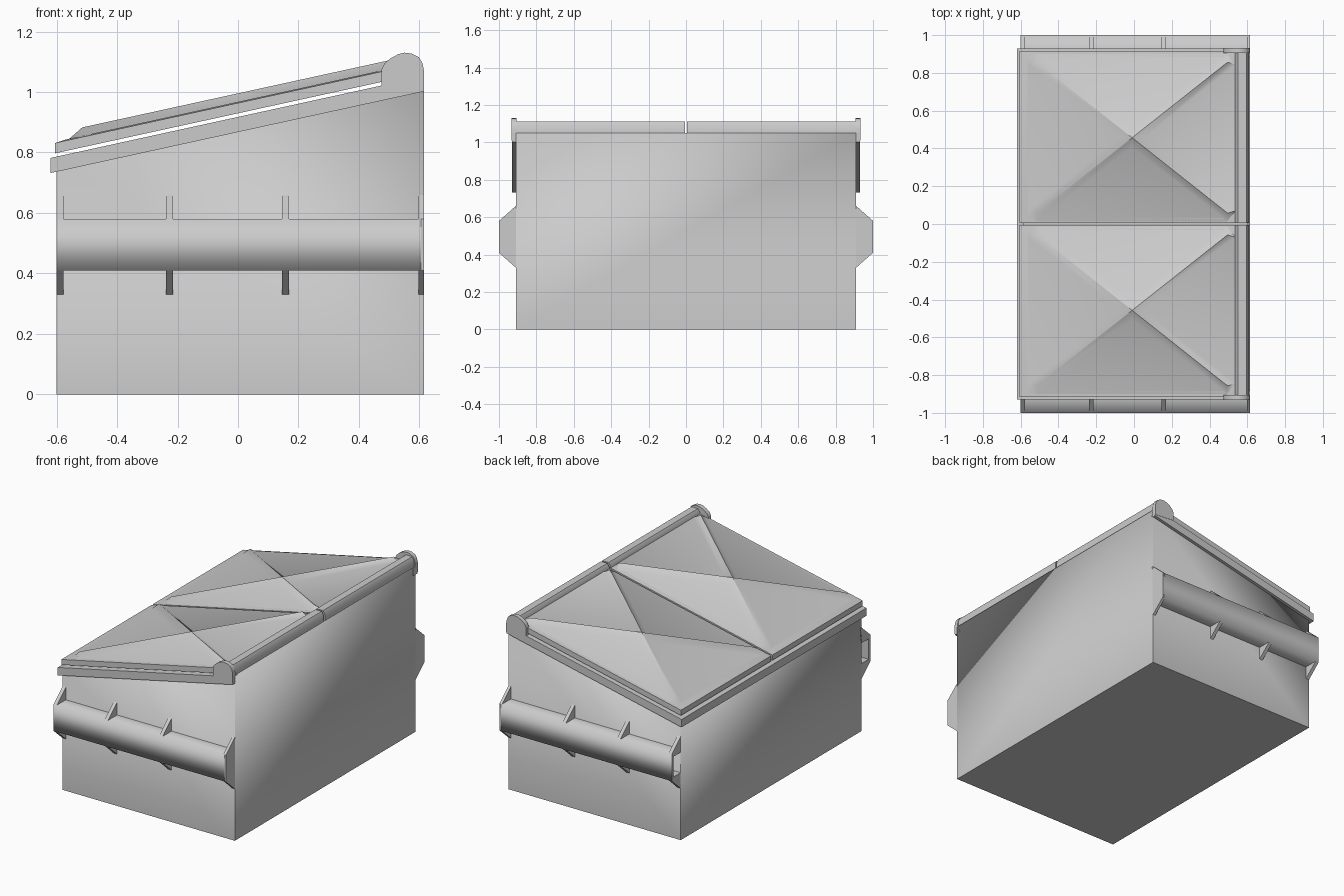
import bpy, bmesh, math
from mathutils import Vector

old = bpy.data.objects.get("Cube")
if old:
    bpy.data.objects.remove(old, do_unlink=True)

GREY = (0.6, 0.6, 0.6, 1)
mat = bpy.data.materials.new("bare_grey_steel")
mat.use_nodes = True
mat.diffuse_color = GREY
mat.node_tree.nodes["Principled BSDF"].inputs["Base Color"].default_value = GREY

SLOPE = 0.2186
X0, X1 = -0.6, 0.615      # body ends
WALL, POCKET = 0.91, 1.0  # half widths


def top(x, lift=0.0):
    """Height of the sloping rim at x."""
    return 0.782 + (x + 0.62) * SLOPE + lift


def finish(name, bm, angle=40, fix=True):
    if fix:
        bmesh.ops.recalc_face_normals(bm, faces=bm.faces)
    mesh = bpy.data.meshes.new(name)
    bm.to_mesh(mesh)
    bm.free()
    mesh.materials.append(mat)
    ob = bpy.data.objects.new(name, mesh)
    bpy.context.collection.objects.link(ob)
    bpy.ops.object.select_all(action='DESELECT')
    ob.select_set(True)
    bpy.context.view_layer.objects.active = ob
    bpy.ops.object.shade_smooth_by_angle(angle=math.radians(angle))
    return ob


def extrude(bm, pts, axis, a, b, caps=True):
    """Sweep a profile along x (points are y,z) or y (points are x,z)."""
    place = (lambda p, d: (d, p[0], p[1])) if axis == 'x' else (lambda p, d: (p[0], d, p[1]))
    ends = [[bm.verts.new(place(p, d)) for p in pts] for d in (a, b)]
    n = len(pts)
    for i in range(n if caps else n - 1):
        j = (i + 1) % n
        bm.faces.new((ends[0][i], ends[0][j], ends[1][j], ends[1][i]))
    if caps:
        bm.faces.new(ends[0][::-1])
        bm.faces.new(ends[1])


def prism(name, pts, axis, a, b):
    bm = bmesh.new()
    extrude(bm, pts, axis, a, b)
    return finish(name, bm)


def sloped(xa, xb, low, high):
    """Profile of a bar running parallel to the rim."""
    return [(xa, top(xa, low)), (xb, top(xb, low)), (xb, top(xb, high)), (xa, top(xa, high))]


# Open-topped container
bm = bmesh.new()
extrude(bm, [(X0, 0), (X1, 0), (X1, top(X1, -0.003)), (X0, top(X0, -0.003))], 'y', -WALL, WALL)
bmesh.ops.recalc_face_normals(bm, faces=bm.faces)
bm.normal_update()
bmesh.ops.delete(bm, geom=[f for f in bm.faces if f.normal.z > 0.5], context='FACES_ONLY')
body = finish("container_body", bm, fix=False)
shell = body.modifiers.new("wall_thickness", 'SOLIDIFY')
shell.thickness = 0.02
shell.offset = -1

# Low end of the rim
prism("rim_low_end", sloped(-0.62, -0.585, -0.05, 0), 'y', -0.93, 0.93)

knob = [(0.475, 1.02), (0.475, 1.075), (0.485, 1.095), (0.505, 1.112), (0.53, 1.125), (0.55, 1.13),
        (0.575, 1.127), (0.598, 1.115), (0.61, 1.095), (X1, 1.07), (X1, 1.01)]
outer = [(WALL, 0.58), (POCKET, 0.58), (POCKET, 0.41), (WALL, 0.41)]
inner = [(WALL, 0.56), (0.982, 0.56), (0.982, 0.43), (WALL, 0.43)]

for side, word in ((-1, "front"), (1, "back")):
    def flip(pts):
        return [(side * y, z) for y, z in pts]

    # Side rim and hinge end cover
    prism(word + "_rim", sloped(-0.62, X1, -0.05, 0), 'y', side * 0.885, side * 0.93)
    prism(word + "_hinge_cover", knob, 'y', side * 0.905, side * 0.932)

    # Fork pocket channel, rounded in shading, with its open mouth
    for part, pts, sign in (("outside", outer, 1), ("inside", inner, -1)):
        bm = bmesh.new()
        extrude(bm, flip(pts), 'x', X0, X1 - 0.01, caps=False)
        bm.normal_update()
        plate = max(bm.faces, key=lambda f: abs(f.normal.y))
        if plate.normal.y * side * sign < 0:
            bmesh.ops.reverse_faces(bm, faces=bm.faces)
        finish(word + "_pocket_" + part, bm, 100 if sign > 0 else 30, fix=False)
    bm = bmesh.new()
    lip = [bm.verts.new((X0, y, z)) for y, z in flip(outer + inner[::-1])]
    for i in range(3):
        bm.faces.new((lip[i], lip[i + 1], lip[6 - i], lip[7 - i]))
    bm.normal_update()
    bmesh.ops.reverse_faces(bm, faces=[f for f in bm.faces if f.normal.x > 0])
    finish(word + "_pocket_mouth", bm, fix=False)

    # Closed pocket end
    end = [(0.9, 0.33), (WALL, 0.33), (POCKET, 0.41), (POCKET, 0.58), (WALL, 0.66), (0.9, 0.66)]
    prism(word + "_pocket_end", flip(end), 'x', 0.597, X1)

    # Triangular gussets above and below the pocket
    for k, x in enumerate((X0, -0.238, 0.146)):
        for level, edge, tip in (("upper", 0.58, 0.66), ("lower", 0.41, 0.33)):
            tri = [(0.9, edge), (POCKET, edge), (WALL, tip), (0.9, tip)]
            prism(f"{word}_{level}_gusset_{k + 1}", flip(tri), 'x', x, x + 0.023)

    # Lid: sloping slab with a cross-shaped ridge pressed into its top
    xa, xb, ya, yb = -0.605, 0.54, 0.006, 0.915
    centre = Vector((-0.01, 0.457))
    bm = bmesh.new()

    def vert(p, lift):
        return bm.verts.new((p[0], side * p[1], top(p[0], lift)))

    LOW, HIGH, RIDGE = 0.012, 0.046, 0.078
    corners = [Vector(c) for c in ((xa, ya), (xb, ya), (xb, yb), (xa, yb))]
    base = [vert(c, LOW) for c in corners]
    rim = [vert(c, HIGH) for c in corners]
    inset = [vert(c + (centre - c) * 0.06, HIGH + 0.004) for c in corners]
    hub = vert(centre, RIDGE)
    notch = [vert(centre + Vector(d), HIGH + 0.004)
             for d in ((0, -0.05), (0.062, 0), (0, 0.05), (-0.062, 0))]
    arms = []
    for sx, sy in ((-1, -1), (1, -1), (1, 1), (-1, 1)):
        tip = centre + Vector((sx * 0.525, sy * 0.415))
        along = (tip - centre).normalized()
        across = Vector((-along.y, along.x)) * 0.036
        arms.append((vert(tip - across, HIGH + 0.004), vert(tip + across, HIGH + 0.004),
                     vert(tip - along * 0.025, RIDGE)))
    bm.faces.new(base)
    for i in range(4):
        j = (i + 1) % 4
        bm.faces.new((base[i], base[j], rim[j], rim[i]))
        bm.faces.new((rim[i], rim[j], inset[j], inset[i]))
        # Panel between two arms, then the two ridge flanks beside it
        bm.faces.new((inset[i], inset[j], arms[j][0], notch[i], arms[i][1]))
        bm.faces.new((arms[i][1], notch[i], hub, arms[i][2]))
        bm.faces.new((notch[i], arms[j][0], arms[j][2], hub))
        bm.faces.new((inset[i], arms[i][1], arms[i][0]))
        bm.faces.new((arms[i][0], arms[i][1], arms[i][2]))
    finish(word + "_lid", bm, 60)

    # Hinge bar along the high edge
    bar = [(0.535, 1.045), (0.608, 1.045), (0.608, 1.09), (0.595, 1.112), (0.55, 1.112), (0.535, 1.09)]
    prism(word + "_hinge_bar", bar, 'y', side * 0.006, side * 0.915)
